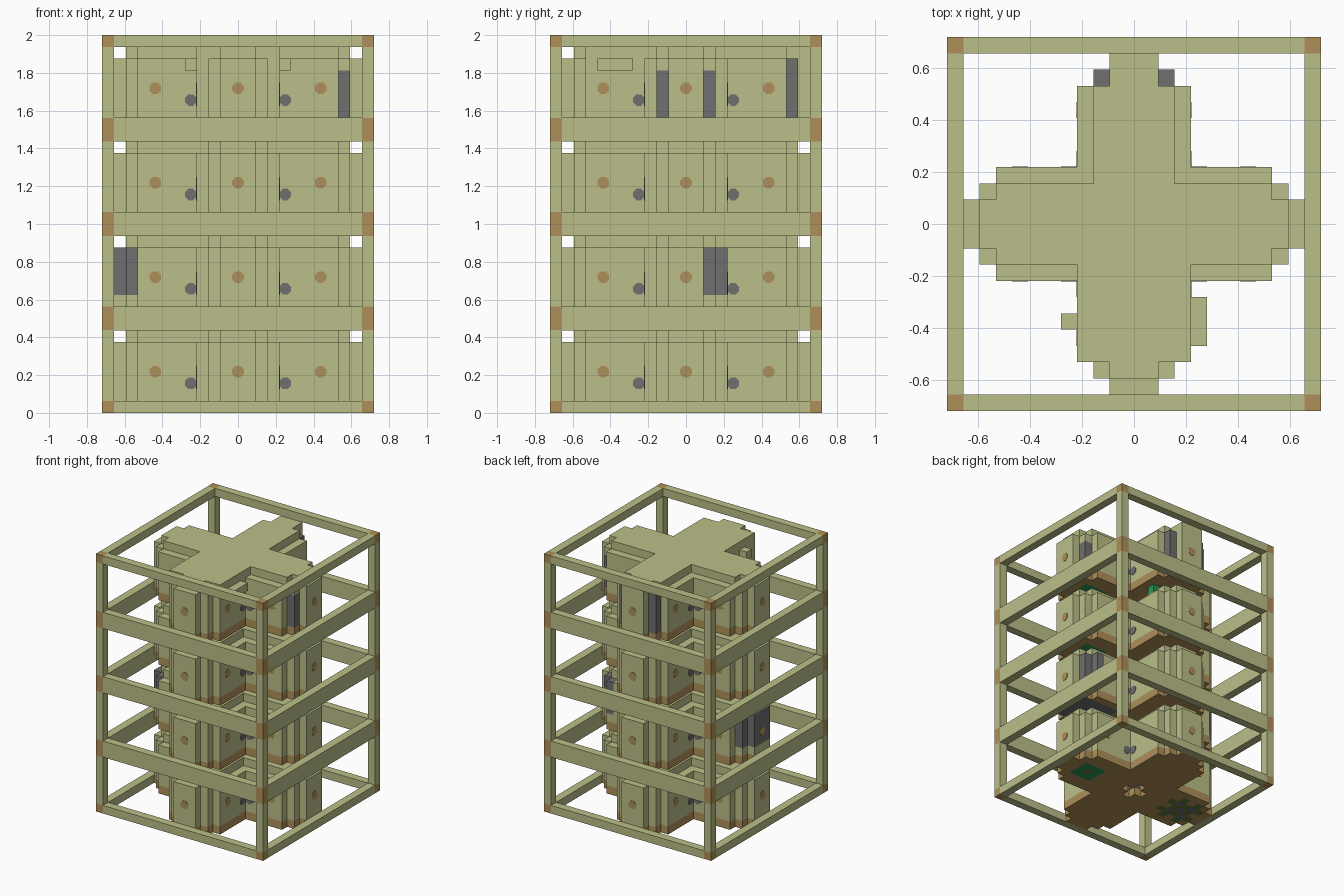
import bpy, bmesh, math
from mathutils import Matrix, Vector

cube = bpy.data.objects.get("Cube")
if cube:
    bpy.data.objects.remove(cube, do_unlink=True)

V = 1 / 16          # one block
STOREY = 8          # blocks per storey


def material(name, rgb):
    m = bpy.data.materials.new(name)
    m.use_nodes = True
    col = (*rgb, 1)
    m.diffuse_color = col
    m.node_tree.nodes["Principled BSDF"].inputs["Base Color"].default_value = col
    return m


MATS = [material("khaki", (0.50, 0.52, 0.25)),
        material("tan_wood", (0.43, 0.28, 0.10)),
        material("dark_grey", (0.16, 0.16, 0.16)),
        material("green", (0.02, 0.30, 0.08)),
        material("olive_green", (0.11, 0.20, 0.04))]
KHAKI, TAN, GREY, GREEN, OLIVE = range(5)


def finish(name, bm):
    mesh = bpy.data.meshes.new(name)
    bm.to_mesh(mesh)
    bm.free()
    for m in MATS:
        mesh.materials.append(m)
    ob = bpy.data.objects.new(name, mesh)
    bpy.context.collection.objects.link(ob)
    return ob


def blocks(name, cells, colour):
    """Outer skin of a set of blocks; colour(i, j, k, direction) picks the material."""
    bm = bmesh.new()
    for c in cells:
        for axis in range(3):
            for sign in (-1, 1):
                n = Vector((0, 0, 0))
                n[axis] = sign
                if tuple(int(a + b) for a, b in zip(c, n)) in cells:
                    continue
                u, w = Vector((0, 0, 0)), Vector((0, 0, 0))
                u[(axis + 1) % 3] = 0.5
                w[(axis + 2) % 3] = 0.5 * sign
                mid = Vector(c) + Vector((0, 0, 0.5)) + n / 2
                corners = (mid - u - w, mid + u - w, mid + u + w, mid - u + w)
                f = bm.faces.new([bm.verts.new(p * V) for p in corners])
                f.material_index = colour(*c, n)
    bmesh.ops.remove_doubles(bm, verts=bm.verts, dist=V / 100)
    bmesh.ops.dissolve_limit(bm, angle_limit=0.01, verts=bm.verts,
                             edges=bm.edges, delimit={'MATERIAL'})
    return finish(name, bm)


def box(bm, x, y, z, mat):
    """Box from (low, high) pairs in blocks."""
    centre = Vector([(a + b) / 2 * V for a, b in (x, y, z)])
    size = [(b - a) * V for a, b in (x, y, z)]
    geo = bmesh.ops.create_cube(bm, size=1, matrix=Matrix.Translation(centre)
                                @ Matrix.Diagonal((*size, 1)))
    for f in {f for v in geo["verts"] for f in v.link_faces}:
        f.material_index = mat


# Stepped cross plan, and the smaller cross of the roof
def plan(i, j):
    a, b = sorted((abs(i), abs(j)))
    return (a <= 3 and b <= 8) or (a <= 2 and b <= 9) or (a <= 1 and b <= 10)


def roof_plan(i, j):
    a, b = sorted((abs(i), abs(j)))
    return (a <= 2 and b <= 8) or (a <= 1 and b <= 9)


GRID = [(i, j) for i in range(-11, 12) for j in range(-11, 12)]


# Grey patches on the walls and coloured patches under the floors
def wall_colour(s):
    def rule(i, j, k, n):
        h = k - s * STOREY
        if s == 1 and h >= 2 and (i <= -9 or (i >= 8 and j >= 2)):
            return GREY
        if s == 3 and ((i == 9 and abs(j) == 2 and h <= 4) or (j == 9 and abs(i) == 2)):
            return GREY
        return KHAKI
    return rule


def floor_colour(s):
    def rule(i, j, k, n):
        if n.z >= 0:
            return TAN
        right, left = max(abs(i - 7), abs(j)), max(abs(i + 7), abs(j))
        if s == 1 and right <= 2:
            return GREY
        if right <= 1:
            return GREEN if right else OLIVE
        if left <= 2 and (i + j) % 2 == 0:
            return OLIVE
        if left <= 1:
            return GREY
        return TAN
    return rule


# Four storeys: floor with a plus-shaped hole, walls, roof
for s in range(4):
    z = s * STOREY
    tag = f"_{s + 1}"
    floor = {(i, j, z) for i, j in GRID if plan(i, j) and abs(i) + abs(j) > 1}
    walls = {(i, j, z + h) for i, j in GRID if plan(i, j) for h in range(1, 6)}
    roof = {(i, j, z + 6) for i, j in GRID if roof_plan(i, j)}
    if s == 3:
        # Wider front roof, long back tip and small side brackets
        roof |= {(i, j, z + 6) for i in range(-3, 4) for j in range(-8, 0)}
        roof |= {(i, 10, z + 6) for i in (-1, 0, 1)}
        walls |= {(-4, -6, z + 5)} | {(4, j, z + 5) for j in (-7, -6, -5)}
    blocks("floor" + tag, floor, floor_colour(s))
    blocks("walls" + tag, walls, wall_colour(s))
    blocks("roof" + tag, roof, lambda *a: KHAKI)

# Small green block under the top floor
blocks("green_block", {(2, 6, 23)}, lambda *a: GREEN)

# Outer frame: posts, beams and tan corner joints
R, Q = 11.5, 10.5
LEVELS = [(0, 1), (7, 9), (15, 17), (23, 25), (31, 32)]
SIDES = [(-R, -Q), (Q, R)]
posts, beams, joints = bmesh.new(), bmesh.new(), bmesh.new()
for x in SIDES:
    for level in LEVELS:
        box(beams, x, (-Q, Q), level, KHAKI)
        box(beams, (-Q, Q), x, level, KHAKI)
    for y in SIDES:
        for level in LEVELS:
            box(joints, x, y, level, TAN)
        for lower, upper in zip(LEVELS, LEVELS[1:]):
            box(posts, x, y, (lower[1], upper[0]), KHAKI)
finish("frame_posts", posts)
finish("frame_beams", beams)
finish("frame_joints", joints)

# Round studs, the same on all four sides: (across, depth, height, colour)
STUDS = [(0, 10.5, 3.5, TAN), (7, 3.5, 3.5, TAN), (-7, 3.5, 3.5, TAN),
         (4, 3.5, 2.5, GREY), (-4, 3.5, 2.5, GREY)]
studs = bmesh.new()
for s in range(4):
    for turn in range(4):
        for across, depth, height, mat in STUDS:
            m = (Matrix.Rotation(turn * math.pi / 2, 4, 'Z')
                 @ Matrix.Translation(Vector((across, -depth, height + s * STOREY)) * V)
                 @ Matrix.Rotation(math.pi / 2, 4, 'X')
                 @ Matrix.Rotation(math.pi / 8, 4, 'Z'))
            geo = bmesh.ops.create_cone(studs, cap_ends=True, segments=8, radius1=V * 0.53,
                                        radius2=V * 0.53, depth=0.006, matrix=m)
            for f in {f for v in geo["verts"] for f in v.link_faces}:
                f.material_index = mat
finish("wall_studs", studs)
